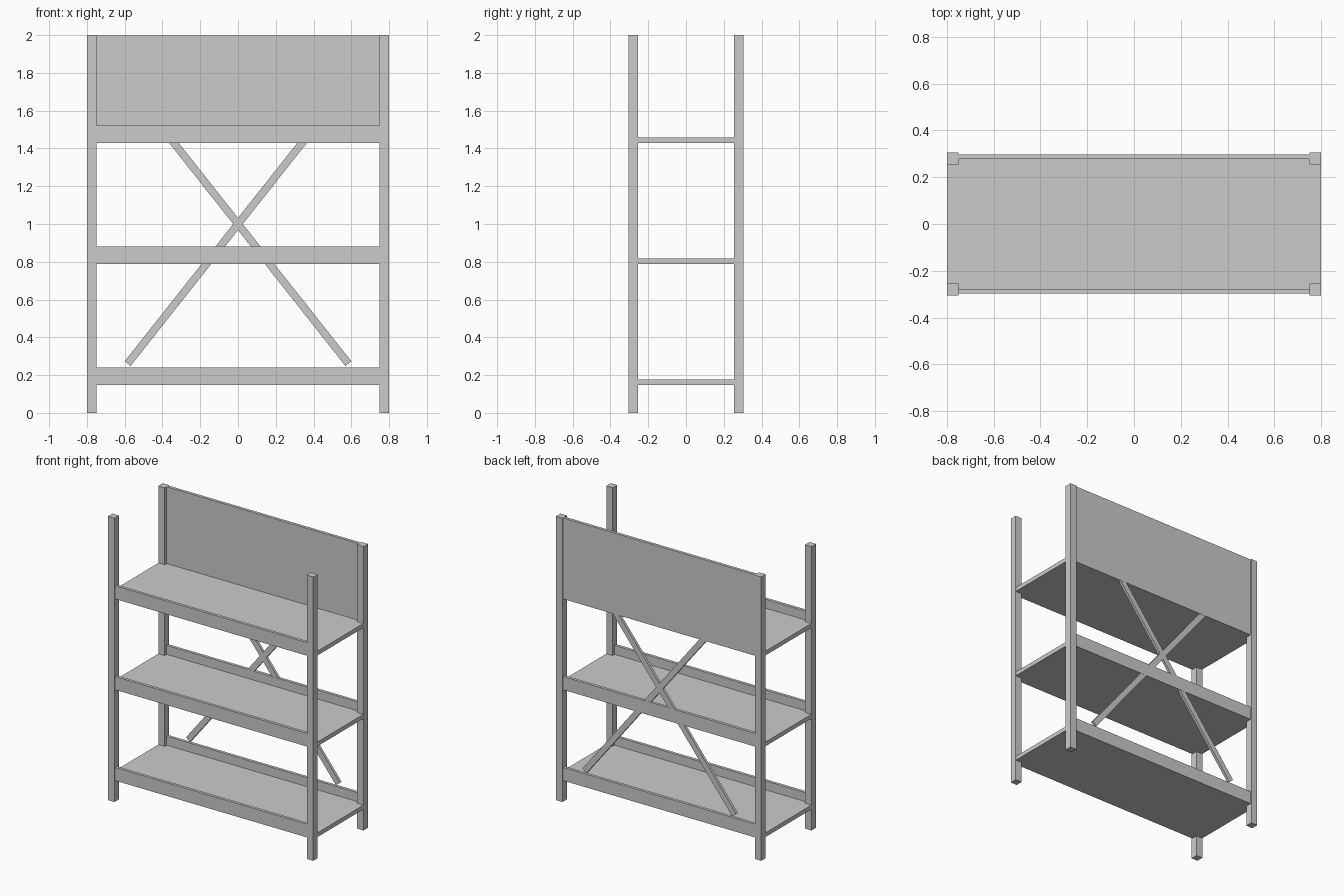
import bpy
import math

cube = bpy.data.objects.get("Cube")
if cube:
    bpy.data.objects.remove(cube, do_unlink=True)

# Single painted-metal grey
GREY = (0.6, 0.6, 0.6, 1.0)
metal = bpy.data.materials.new("light grey metal")
metal.use_nodes = True
metal.diffuse_color = GREY
metal.node_tree.nodes["Principled BSDF"].inputs["Base Color"].default_value = GREY


def box(name, size, centre, tilt=0.0):
    """Box of a given size, optionally tilted about the y axis."""
    bpy.ops.mesh.primitive_cube_add(size=1, location=centre)
    ob = bpy.context.object
    ob.name = name
    ob.scale = size
    bpy.ops.object.transform_apply(location=False, rotation=False, scale=True)
    ob.rotation_euler.y = tilt
    ob.data.materials.append(metal)
    return ob


POST = 0.05
POST_X, POST_Y = 0.775, 0.28
RAIL_Y, RAIL_T, RAIL_H = 0.2875, 0.021, 0.093
INNER_W = 2 * POST_X - POST
SHELF_T = 0.03
LEVELS = {"bottom": 0.148, "middle": 0.788, "top": 1.428}

# Corner posts
for side, sx in (("left", 1), ("right", -1)):
    for end, sy in (("front", -1), ("back", 1)):
        box(f"{end}_{side}_post", (POST, POST, 2), (sx * POST_X, sy * POST_Y, 1))

# Shelves with front and back lips
for level, z in LEVELS.items():
    box(f"{level}_shelf", (1.598, 2 * RAIL_Y, SHELF_T), (0, 0, z + SHELF_T / 2))
    box(f"{level}_front_rail", (INNER_W, RAIL_T, RAIL_H), (0, -RAIL_Y, z + RAIL_H / 2))
    if level != "top":
        box(f"{level}_back_rail", (INNER_W, RAIL_T, RAIL_H), (0, RAIL_Y, z + RAIL_H / 2))

# Back panel above the top shelf
panel_h = 1.999 - LEVELS["top"]
box("back_panel", (INNER_W, RAIL_T, panel_h), (0, RAIL_Y, LEVELS["top"] + panel_h / 2))

# Crossed braces, let into the back rails and panel
angle = math.atan2(0.585, 0.74)
for side, s in (("left", 1), ("right", -1)):
    box(f"{side}_brace", (0.04, 0.019, 1.885), (0, RAIL_Y, 1.0), s * angle)
